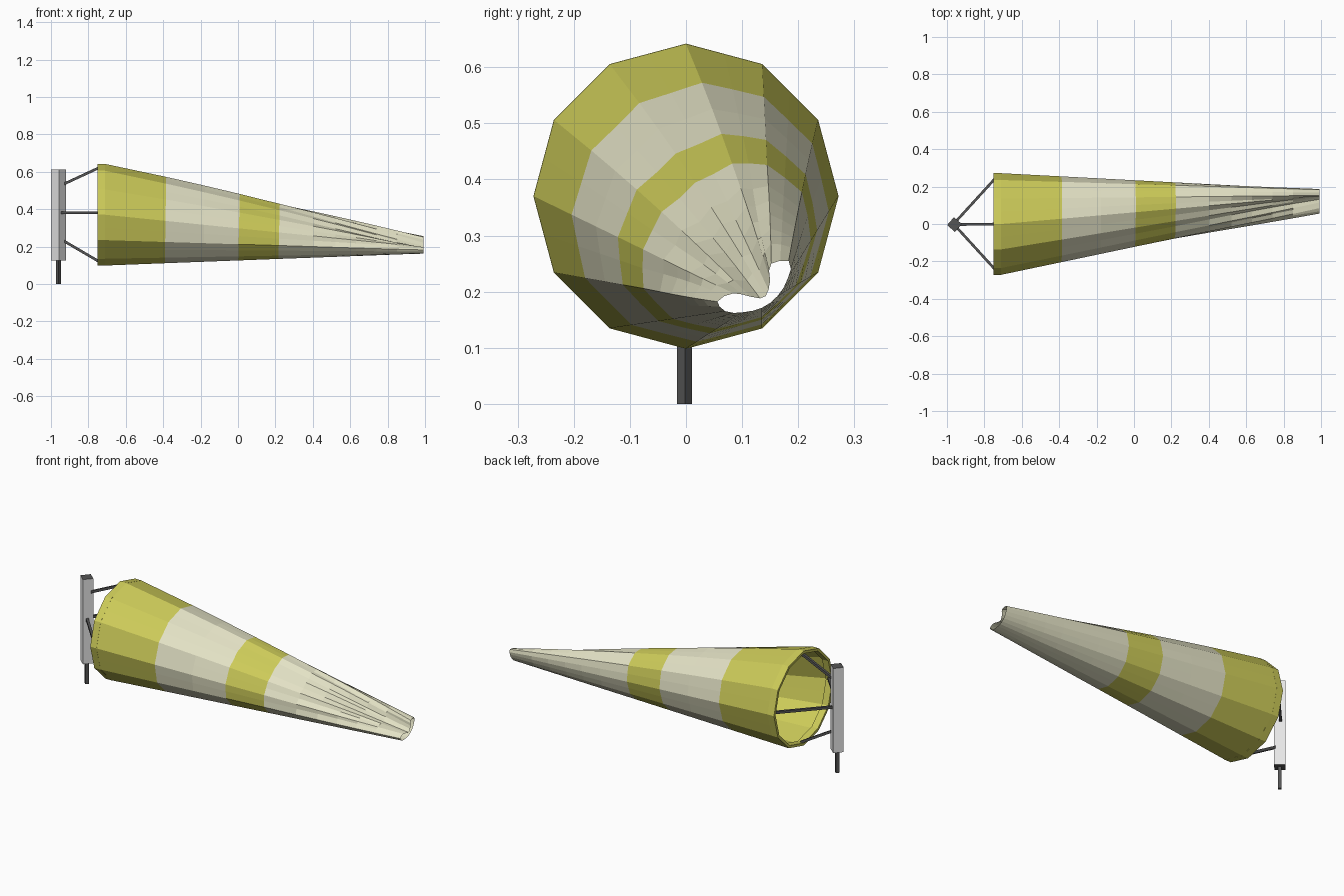
import bpy, bmesh, math
from mathutils import Vector, Matrix

if "Cube" in bpy.data.objects:
    bpy.data.objects.remove(bpy.data.objects["Cube"])

def mat(name, c):
    m = bpy.data.materials.new(name)
    m.diffuse_color = (*c, 1)
    m.use_nodes = True
    m.node_tree.nodes["Principled BSDF"].inputs["Base Color"].default_value = m.diffuse_color
    return m

yellow = mat("yellow fabric", (0.61, 0.60, 0.10))
cream = mat("cream fabric", (0.77, 0.76, 0.56))
pale = mat("pale metal", (0.80, 0.80, 0.80))
dark = mat("dark metal", (0.09, 0.09, 0.09))

def finish(name, bm, mats):
    me = bpy.data.meshes.new(name)
    bmesh.ops.recalc_face_normals(bm, faces=bm.faces)
    bm.to_mesh(me)
    bm.free()
    for m in mats:
        me.materials.append(m)
    ob = bpy.data.objects.new(name, me)
    bpy.context.collection.objects.link(ob)
    return ob

def bridge(bm, a, b):
    n = len(a)
    return [bm.faces.new((a[i], a[(i + 1) % n], b[(i + 1) % n], b[i])) for i in range(n)]

CZ, N = 0.37, 24

def ring_point(i, r):
    # point on a 12-sided ring; odd indices are edge midpoints
    a = math.tau * i / N
    k = r if i % 2 == 0 else r * math.cos(math.pi / 12)
    return k * math.cos(a), CZ + k * math.sin(a)

# Sock: lofted from the 12-sided mouth to a pinched tail outline (y, z)
TAIL = [(.182, .225), (.187, .240), (.183, .255), (.168, .255), (.152, .250), (.148, .237),
        (.150, .220), (.147, .203), (.142, .192), (.132, .188), (.115, .191), (.100, .195),
        (.085, .197), (.068, .192), (.056, .182), (.060, .173), (.070, .165), (.085, .162),
        (.100, .163), (.120, .166), (.135, .171), (.150, .180), (.163, .192), (.174, .207)]
XS = [-0.71, -0.387, -0.18, 0.007, 0.222, 0.40, 0.52, 0.63, 0.74, 0.85, 0.993]
bm = bmesh.new()
rings = []
for x in XS:
    t = (x - XS[0]) / (XS[-1] - XS[0])
    ring = []
    for i in range(N):
        y0, z0 = ring_point(i, 0.2715)
        y = y0 + (TAIL[i][0] - y0) * t
        z = z0 + (TAIL[i][1] - z0) * t
        a = math.tau * i / N
        z += 0.07 * t * (1 - t) * max(0, math.sin(a))
        if t > 0.58 and 4 <= i <= 14:     # fabric creases on the pinched side
            f = (0.04 if i % 2 else -0.01) * (t - 0.58) * (1 - t) * 4
            y -= f * math.cos(a)
            z -= f * math.sin(a)
        tilt = 0.1 * t * (1 - t) * (z - CZ) if x < 0.3 else 0
        ring.append(bm.verts.new((x + tilt, y, z)))
    rings.append(ring)
for k, (r, s) in enumerate(zip(rings, rings[1:])):
    for f in bridge(bm, r, s):
        f.material_index = 0 if k in (0, 3) else 1
finish("wind_sock", bm, [yellow, cream])

# Mouth band: short thick 12-sided hoop, flush with the sock
bm = bmesh.new()
loops = []
for x, r in ((-0.75, 0.272), (-0.71, 0.272), (-0.71, 0.257), (-0.75, 0.257)):
    pts = [ring_point(i, r) for i in range(0, N, 2)]
    loops.append([bm.verts.new((x, y, z)) for y, z in pts])
for k in range(4):
    bridge(bm, loops[k], loops[(k + 1) % 4])
finish("mouth_band", bm, [yellow])

def block(name, z0, z1, w, mats):
    # square upright turned about 45 degrees; end caps take the last colour
    bm = bmesh.new()
    bmesh.ops.create_cube(bm, size=1)
    bm.transform(Matrix.Translation((-0.96, -0.003, (z0 + z1) / 2))
                 @ Matrix.Rotation(math.radians(49), 4, 'Z')
                 @ Matrix.Diagonal((w, w, z1 - z0, 1)))
    bm.normal_update()
    for f in bm.faces:
        if abs(f.normal.z) > 0.5:
            f.material_index = len(mats) - 1
    finish(name, bm, mats)

# Swivel post and pin
block("swivel_post", 0.125, 0.612, 0.056, [pale, dark])
block("pivot_pin", 0.0, 0.13, 0.019, [dark])

def rod(name, p, q, w=0.014):
    p, q = Vector(p), Vector(q)
    d = q - p
    bm = bmesh.new()
    bmesh.ops.create_cube(bm, size=1)
    bm.transform(Matrix.Translation((p + q) / 2)
                 @ d.to_track_quat('Z', 'Y').to_matrix().to_4x4()
                 @ Matrix.Diagonal((w, w, d.length, 1)))
    finish(name, bm, [dark])

# Struts from post to mouth
rod("top_strut", (-0.94, -0.003, 0.53), (-0.735, 0, 0.625))
rod("bottom_strut", (-0.94, -0.003, 0.235), (-0.735, 0, 0.115))
for s, n in ((1, "back"), (-1, "front")):
    rod(n + "_strut", (-0.96, s * 0.005, 0.38), (-0.73, s * 0.257, 0.38))
